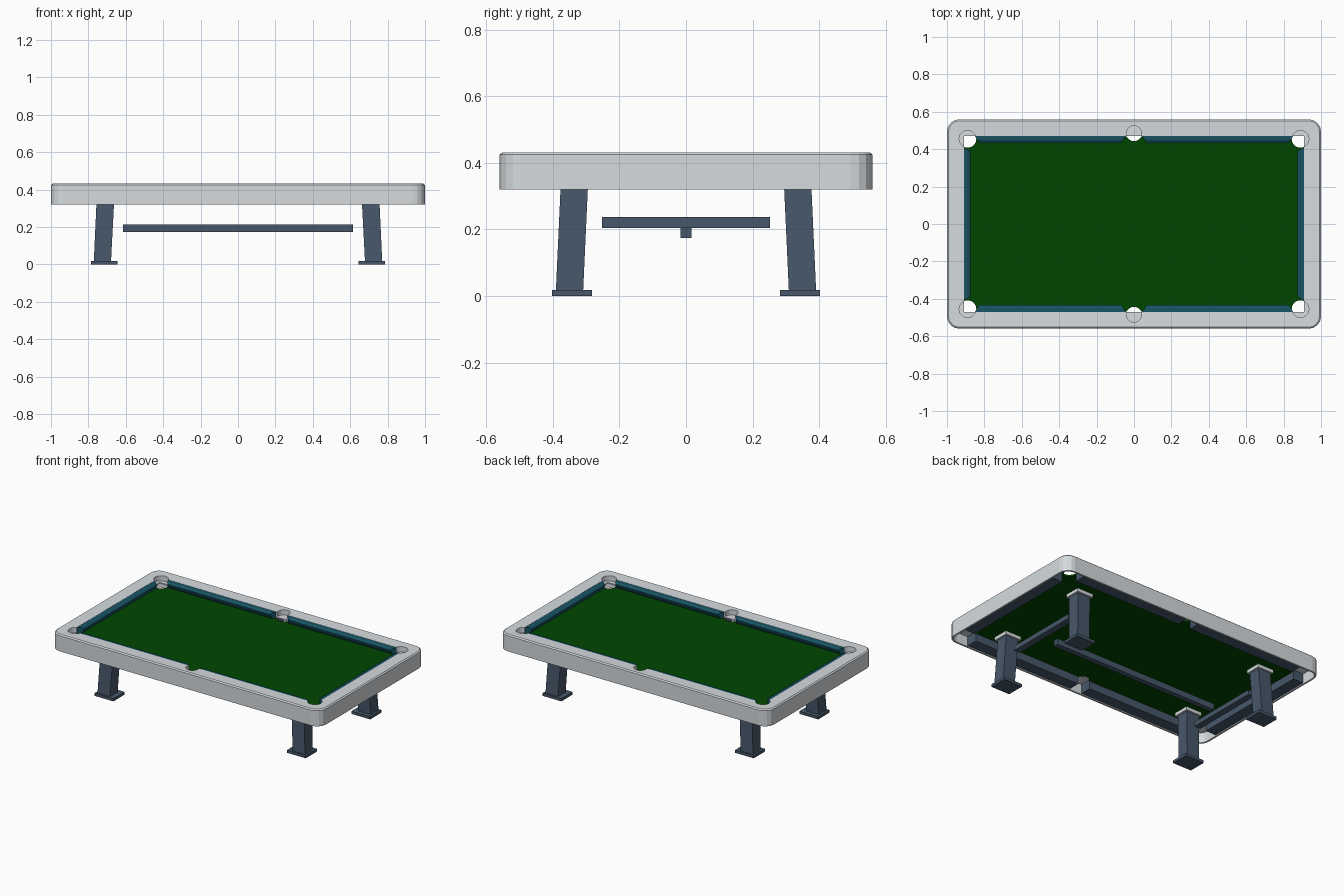
import bpy, bmesh, math
from mathutils import Matrix, Vector

old = bpy.data.objects.get("Cube")
if old:
    bpy.data.objects.remove(old, do_unlink=True)


def material(name, rgb):
    m = bpy.data.materials.new(name)
    m.use_nodes = True
    m.diffuse_color = (*rgb, 1)
    bsdf = next(n for n in m.node_tree.nodes if n.type == 'BSDF_PRINCIPLED')
    bsdf.inputs["Base Color"].default_value = (*rgb, 1)
    return m


GREY = material("pale grey", (0.67, 0.71, 0.74))
SLATE = material("slate blue", (0.063, 0.096, 0.144))
GREEN = material("cloth green", (0, 0.062, 0))
TEAL = material("cushion teal", (0.009, 0.087, 0.125))


def finish(name, bm, mat):
    bmesh.ops.recalc_face_normals(bm, faces=bm.faces)
    me = bpy.data.meshes.new(name)
    bm.to_mesh(me)
    bm.free()
    me.materials.append(mat)
    ob = bpy.data.objects.new(name, me)
    bpy.context.scene.collection.objects.link(ob)
    return ob


def loft(name, loops, mat, closed=False):
    """Skin a list of equal loops; join last to first, or cap the ends."""
    bm = bmesh.new()
    rows = [[bm.verts.new(p) for p in loop] for loop in loops]
    n = len(rows[0])
    pairs = list(zip(rows, rows[1:])) + ([(rows[-1], rows[0])] if closed else [])
    for a, b in pairs:
        for i in range(n):
            j = (i + 1) % n
            bm.faces.new((a[i], a[j], b[j], b[i]))
    if not closed:
        bm.faces.new(rows[0])
        bm.faces.new(rows[-1])
    return finish(name, bm, mat)


def rect(cx, cy, hx, hy, z):
    return [Vector((cx + sx * hx, cy + sy * hy, z))
            for sx, sy in ((-1, -1), (1, -1), (1, 1), (-1, 1))]


def box(name, centre, half, z0, z1, mat):
    return loft(name, [rect(*centre, *half, z) for z in (z0, z1)], mat)


def rounded(inset, z, steps=4):
    r = max(0.066 - inset, 0.003)
    hx, hy = 1 - inset - r, 0.56 - inset - r
    pts = []
    for q, (sx, sy) in enumerate(((1, 1), (-1, 1), (-1, -1), (1, -1))):
        for k in range(steps + 1):
            t = (q + k / steps) * math.pi / 2
            pts.append((sx * hx + r * math.cos(t), sy * hy + r * math.sin(t), z))
    return pts


def cut_pockets(ob, grow, bottom):
    """Drill the six pockets down to the given height."""
    cutters = []
    for x, y, r in POCKETS:
        bm = bmesh.new()
        bmesh.ops.create_cone(bm, cap_ends=True, segments=24,
                              radius1=r + grow, radius2=r + grow, depth=0.2,
                              matrix=Matrix.Translation((x, y, bottom + 0.1)))
        c = finish("pocket_cutter", bm, ob.data.materials[0])
        c.hide_render = True
        mod = ob.modifiers.new("pocket", 'BOOLEAN')
        mod.operation = 'DIFFERENCE'
        mod.solver = 'EXACT'
        mod.object = c
        cutters.append(c)
    bpy.context.view_layer.update()
    deps = bpy.context.evaluated_depsgraph_get()
    me = bpy.data.meshes.new_from_object(ob.evaluated_get(deps))
    ob.modifiers.clear()
    ob.data = me
    for c in cutters:
        bpy.data.objects.remove(c, do_unlink=True)


POCKETS = [(sx * 0.89, sy * 0.455, 0.045) for sx in (-1, 1) for sy in (-1, 1)]
POCKETS += [(0, sy * 0.485, 0.04) for sy in (-1, 1)]

# Rail top with its hanging outer skirt; pockets are recessed into it
section = [(0.09, 0.388), (0.09, 0.43), (0.008, 0.432), (0, 0.425),
           (0, 0.32), (0.012, 0.32), (0.012, 0.388)]
frame = loft("rail_frame", [rounded(i, z) for i, z in section], GREY, closed=True)
cut_pockets(frame, 0, 0.396)

# Playing bed, notched right through at the pockets
bed = box("cloth_bed", (0, 0), (0.909, 0.469), 0.376, 0.388, GREEN)
cut_pockets(bed, 0.002, 0.3)

# Six cushions, each with a rail block below the frame
cushion_section = [(0, 0.429), (0.02, 0.428), (0.036, 0.419),
                   (0.034, 0.41), (0.022, 0.389), (0, 0.389)]
runs = [("front_left", 0, 0.47, 0.045, 0.85), ("front_right", 0, 0.47, -0.85, -0.045),
        ("left", 1, 0.91, -0.41, 0.41), ("back_right", 2, 0.47, 0.045, 0.85),
        ("back_left", 2, 0.47, -0.85, -0.045), ("right", 3, 0.91, -0.41, 0.41)]
for side, turn, off, a, b in runs:
    spin = Matrix.Rotation(turn * math.pi / 2, 4, 'Z')
    ends = [[spin @ Vector((x + lean * d, d - off, z)) for d, z in cushion_section]
            for x, lean in ((a, 0.6), (b, -0.6))]
    loft(side + "_cushion", ends, TEAL)
    block = [[spin @ p for p in rect((a + b) / 2, -off - 0.038, (b - a) / 2, 0.038, z)]
             for z in (0.325, 0.39)]
    loft(side + "_rail_block", block, SLATE)

# Splayed legs with feet and top plates
for sx, nx in ((-1, "right"), (1, "left")):
    for sy, ny in ((-1, "front"), (1, "back")):
        tag = ny + "_" + nx
        loft(tag + "_leg", [rect(sx * 0.725, sy * 0.35, 0.046, 0.041, 0.016),
                            rect(sx * 0.71, sy * 0.336, 0.047, 0.041, 0.322)], SLATE)
        box(tag + "_foot", (sx * 0.715, sy * 0.342), (0.07, 0.06), 0, 0.018, SLATE)
        box(tag + "_leg_plate", (sx * 0.71, sy * 0.336), (0.06, 0.053), 0.322, 0.345, GREY)
    box(nx + "_cross_beam", (sx * 0.71, 0), (0.022, 0.253), 0.205, 0.237, SLATE)

# Long centre stretcher
box("centre_stretcher", (0, 0), (0.615, 0.017), 0.175, 0.215, SLATE)
